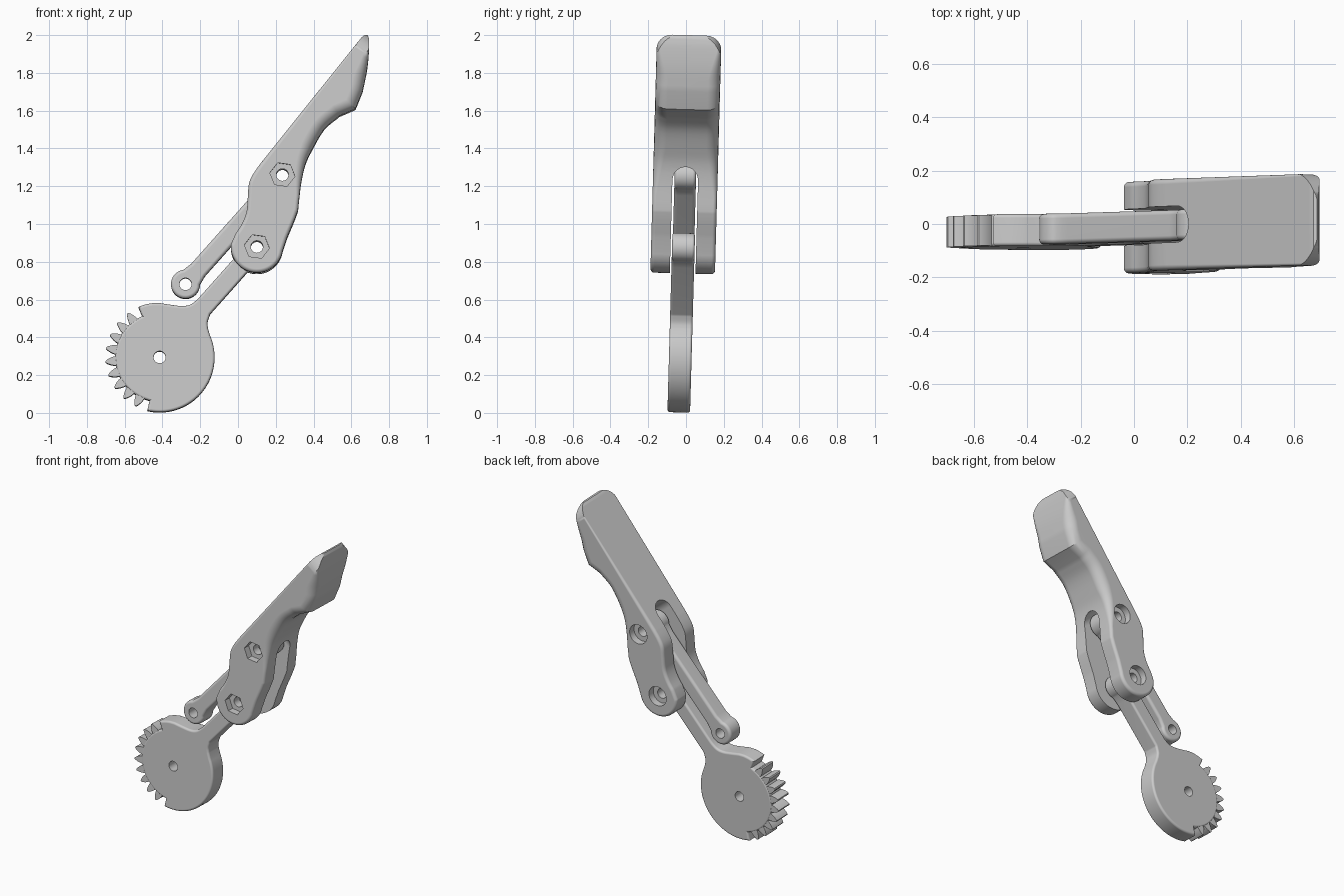
import bpy, bmesh
from math import sin, cos, pi, radians, atan2, degrees
from mathutils import Vector, Matrix

if "Cube" in bpy.data.objects:
    bpy.data.objects.remove(bpy.data.objects["Cube"])

GREY = bpy.data.materials.new("light grey plastic")
GREY.use_nodes = True
GREY.diffuse_color = (0.6, 0.6, 0.6, 1)
GREY.node_tree.nodes["Principled BSDF"].inputs["Base Color"].default_value = (0.6, 0.6, 0.6, 1)

# Whole assembly leans slightly about the x axis
LEAN = (Matrix.Translation((0, 0, 1.375)) @ Matrix.Rotation(-0.028, 4, "X")
        @ Matrix.Translation((0, 0, -1.375)))


def arc(centre, radius, start, end, count=24):
    steps = [radians(start + (end - start) * i / count) for i in range(count + 1)]
    return [Vector((centre[0] + radius * cos(a), centre[1] + radius * sin(a))) for a in steps]


def spline(points, count=4):
    """Smooth open curve through the points."""
    p = [Vector(q) for q in points]
    p = [p[0] * 2 - p[1]] + p + [p[-1] * 2 - p[-2]]
    out = []
    for a, b, c, d in zip(p, p[1:], p[2:], p[3:]):
        for i in range(count):
            t = i / count
            out.append(0.5 * (2 * b + (c - a) * t + (2 * a - 5 * b + 4 * c - d) * t * t
                              + (3 * b - a - 3 * c + d) * t ** 3))
    return out + [p[-2]]


def inward(points):
    """Mitred inward normals of a counter-clockwise outline."""
    result = []
    for i, p in enumerate(points):
        e1 = (p - points[i - 1]).normalized()
        e2 = (points[(i + 1) % len(points)] - p).normalized()
        n1, n2 = Vector((-e1.y, e1.x)), Vector((-e2.y, e2.x))
        m = (n1 + n2).normalized()
        result.append(m / max(m.dot(n1), 0.5))
    return result


def add_plate(bm, points, y0, y1, fillet=None, steps=5):
    """Outline in xz, thickened along y, with an edge fillet radius per point."""
    normals = inward(points)
    layers = [(-1, 0), (1, 0)]
    if fillet:
        turn = [pi / 2 * i / steps for i in range(steps + 1)]
        layers = [(-1, a) for a in reversed(turn)] + [(1, a) for a in turn]
    mid, half = (y0 + y1) / 2, (y1 - y0) / 2
    rings = []
    for side, a in layers:
        ring = []
        for p, n in zip(points, normals):
            r = fillet(p) if fillet else 0
            q = p + n * r * (1 - cos(a))
            ring.append(bm.verts.new((q.x, mid + side * (half - r + r * sin(a)), q.y)))
        rings.append(ring)
    for lower, upper in zip(rings, rings[1:]):
        for i in range(len(points)):
            bm.faces.new((lower[i - 1], lower[i], upper[i], upper[i - 1]))
    bm.faces.new(rings[0])
    bm.faces.new(rings[-1])


def make(name, outlines, y0, y1, fillet=None):
    bm = bmesh.new()
    for points in outlines:
        add_plate(bm, points, y0, y1, fillet)
    bmesh.ops.recalc_face_normals(bm, faces=bm.faces)
    mesh = bpy.data.meshes.new(name)
    bm.to_mesh(mesh)
    bm.free()
    mesh.materials.append(GREY)
    obj = bpy.data.objects.new(name, mesh)
    bpy.context.collection.objects.link(obj)
    return obj


def activate(obj):
    bpy.ops.object.select_all(action="DESELECT")
    obj.select_set(True)
    bpy.context.view_layer.objects.active = obj


def combine(obj, cutter, operation="DIFFERENCE"):
    cutter.hide_render = True
    mod = obj.modifiers.new("cut", "BOOLEAN")
    mod.operation, mod.solver, mod.object = operation, "EXACT", cutter
    activate(obj)
    bpy.ops.object.modifier_apply(modifier=mod.name)
    bpy.data.objects.remove(cutter)


def drill(obj, centre, radius, y0=-0.5, y1=0.5, sides=32, turn=0):
    ring = arc(centre, radius, turn, turn + 360, sides)[:-1]
    combine(obj, make("drill", [ring], y0, y1))


def finish(obj):
    obj.data.transform(LEAN)
    activate(obj)
    bpy.ops.object.shade_smooth_by_angle(angle=radians(30))
    mod = obj.modifiers.new("normals", "WEIGHTED_NORMAL")
    mod.keep_sharp = True


# Pivots and the shared direction of the two parallel links
GEAR = Vector((-0.415, 0.293))
LOW, HIGH = Vector((0.1, 0.876)), Vector((0.235, 1.257))
LINK_END = Vector((-0.278, 0.68))
ALONG = (HIGH - LINK_END).normalized()
SIDE = Vector((ALONG.y, -ALONG.x))
TILT = degrees(atan2(ALONG.y, ALONG.x))
BORE = 0.032

# Parallel link
W = SIDE * 0.049
outline = (arc(LINK_END, 0.077, TILT + 50, TILT + 310)
           + [LINK_END + ALONG * 0.1 + W, HIGH - ALONG * 0.1 + W]
           + arc(HIGH, 0.077, TILT - 130, TILT + 130)
           + [HIGH - ALONG * 0.1 - W, LINK_END + ALONG * 0.1 - W])
link = make("parallel_link", [outline], -0.057, 0.057, lambda p: 0.018)
for pivot in (LINK_END, HIGH):
    drill(link, pivot, BORE)
finish(link)

# Gear arm: toothed disc blending into a straight arm
W = SIDE * 0.051
outline = (arc(GEAR, 0.291, 257, 384, 40)
           + spline([(-0.159, 0.445), (-0.161, 0.478), LOW - ALONG * 0.43 + W])
           + [LOW - ALONG * 0.1 + W]
           + arc(LOW, 0.076, TILT - 130, TILT + 130)
           + [LOW - ALONG * 0.1 - W]
           + spline([LOW - ALONG * 0.365 - W, (-0.22, 0.595), (-0.257, 0.57),
                     (-0.299, 0.564), (-0.352, 0.57), (-0.415, 0.58)])
           + arc(GEAR, 0.289, 97, 113, 4)
           + arc(GEAR, 0.236, 113, 257, 40))
arm = make("gear_arm", [outline], -0.06, 0.06, lambda p: 0.014)
for pivot in (GEAR, LOW):
    drill(arm, pivot, BORE)
finish(arm)

# Gear teeth
flank = [(0.225, 0.025), (0.245, 0.023), (0.262, 0.018), (0.277, 0.011), (0.287, 0.004)]
tooth = [Vector((r, -w)) for r, w in flank] + [Vector((r, w)) for r, w in reversed(flank)]
teeth = []
for k in range(9):
    spin = Matrix.Rotation(radians(126 + 14.7 * k), 2)
    teeth.append([GEAR + spin @ p for p in tooth])
finish(make("gear_teeth", teeth, -0.057, 0.057))

# Finger frame: U runs toward the tip, V across from back to grip side
ORIGIN = Vector((0.28, 1.36))
U, V = Vector((0.627, 0.779)), Vector((0.779, -0.627))
FRAME = Matrix(((U.x, V.x, 0, ORIGIN.x), (0, 0, 1, 0), (U.y, V.y, 0, ORIGIN.y), (0, 0, 0, 1)))


def clamp(t):
    return max(0.0, min(1.0, t))


def finger_fillet(p):
    """Wide fillet on the grip side, narrow elsewhere, finest at the tip."""
    if p.y > 1.96:
        return 0.008
    grip = clamp(((p - ORIGIN).dot(V) + 0.03) / 0.08) * clamp((p.y - 1.15) / 0.25)
    return 0.02 + 0.045 * grip


# Finger with forked base
outline = (arc(LOW, 0.138, 175, 350, 28)
           + spline([(0.26, 0.925), (0.298, 1.015), (0.318, 1.07)])
           + spline([(0.322, 1.115), (0.335, 1.22), (0.357, 1.315), (0.394, 1.394),
                     (0.457, 1.5), (0.537, 1.569)])
           + [Vector((0.622, 1.606))]
           + spline([(0.66, 1.70), (0.684, 1.82), (0.694, 1.93), (0.692, 1.984)])
           + [Vector(q) for q in ((0.685, 2.0), (0.672, 1.999), (0.655, 1.985))]
           + spline([(0.118, 1.315), (0.08, 1.26), (0.058, 1.21), (0.052, 1.14),
                     (0.045, 1.06), (0.02, 0.995), (-0.015, 0.94)]))
finger = make("forked_finger", [outline], -0.171, 0.171, finger_fillet)

# Rounded tip corners
corner = 0.11
plan = ([Vector((-1, -0.18)), Vector((0.5, -0.172))]
        + arc((0.753 - corner, -0.172 + corner), corner, -90, 0, 12)
        + arc((0.753 - corner, 0.172 - corner), corner, 0, 90, 12)
        + [Vector((0.5, 0.172)), Vector((-1, 0.18))])
tip = make("tip_plan", [plan], -0.8, 0.8)
tip.data.transform(Matrix(((1, 0, 0, 0), (0, 1, 0, 0), (0, 0, 1, 0), (0, 0, 0, 1))))
tip.data.transform(FRAME)
combine(finger, tip, "INTERSECT")

# Slot between the prongs
slot = [Vector((-1, -0.068))] + arc((-0.068, 0), 0.068, -90, 90) + [Vector((-1, 0.068))]
slot_cutter = make("slot", [slot], -0.8, 0.8)
slot_cutter.data.transform(FRAME)
combine(finger, slot_cutter)

# Bolt holes, nut pockets at the front and round recesses at the back
for pivot in (LOW, HIGH):
    drill(finger, pivot, BORE)
    drill(finger, pivot, 0.067, -0.5, -0.125, 6, -8)
    drill(finger, pivot, 0.064, 0.125, 0.5)
finish(finger)
